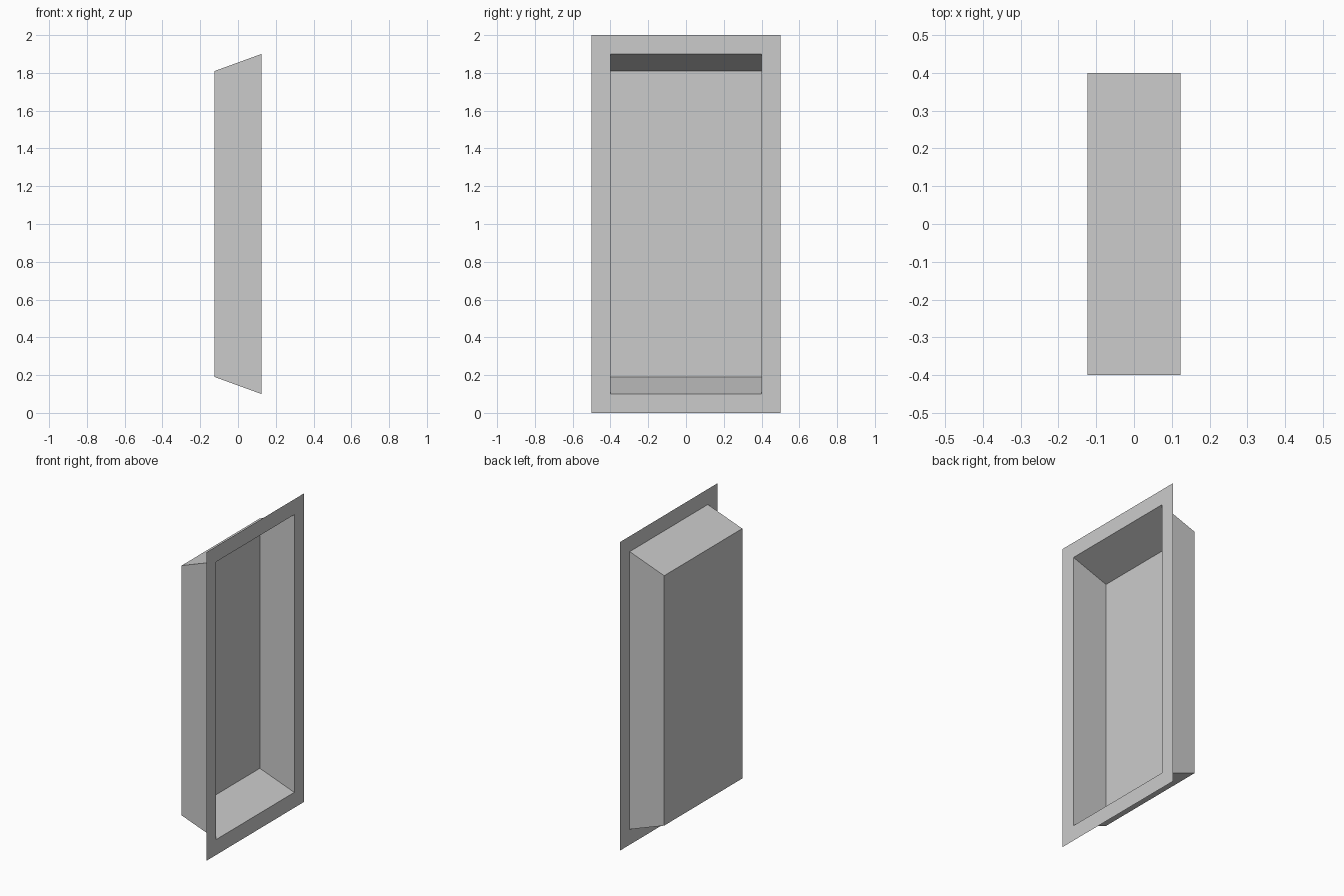
import bpy, bmesh
from mathutils import Vector

if "Cube" in bpy.data.objects:
    bpy.data.objects.remove(bpy.data.objects["Cube"])

DEPTH = 0.247      # front of rim to back panel
RIM = 0.1          # rim width
BACK_SCALE = 0.9   # back panel height relative to the opening

bm = bmesh.new()

# Outer rim sheet, facing +x
corners = [(-0.5, 0), (0.5, 0), (0.5, 2), (-0.5, 2)]
panel = bm.faces.new([bm.verts.new((DEPTH / 2, y, z)) for y, z in corners])
bm.normal_update()

# Opening inside the rim
bmesh.ops.inset_individual(bm, faces=[panel], thickness=RIM, use_even_offset=True)

# Recess pushed back, with sloping top and bottom
back = bmesh.ops.extrude_discrete_faces(bm, faces=[panel])["faces"][0]
for v in back.verts:
    v.co = Vector((-DEPTH / 2, v.co.y, 1 + (v.co.z - 1) * BACK_SCALE))

bm.normal_update()
mesh = bpy.data.meshes.new("recessed_panel")
bm.to_mesh(mesh)
bm.free()
bpy.context.collection.objects.link(bpy.data.objects.new("recessed_panel", mesh))
